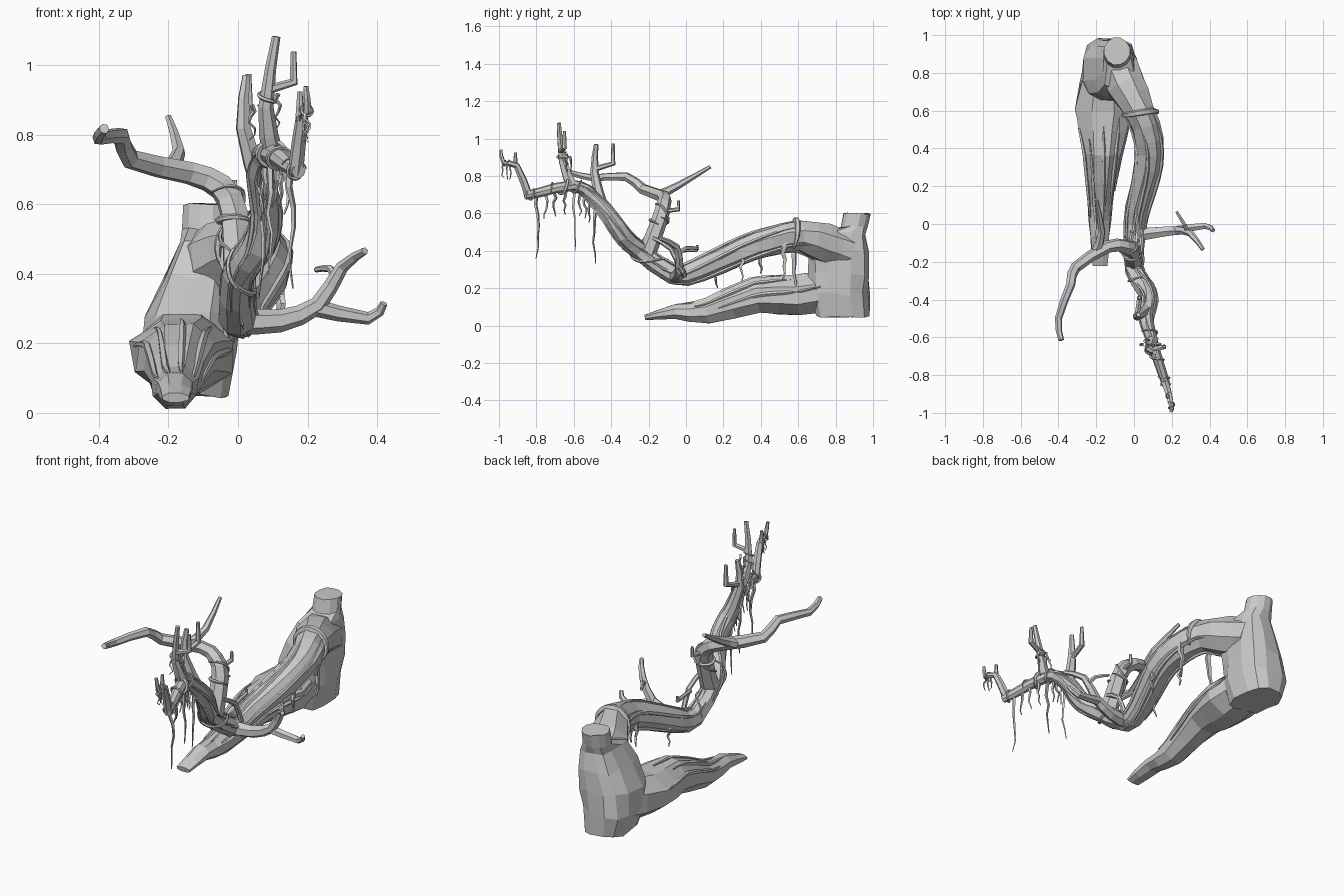
import bpy, bmesh, math, random
from mathutils import Vector

if "Cube" in bpy.data.objects:
    bpy.data.objects.remove(bpy.data.objects["Cube"])

random.seed(7)
TAU = 2 * math.pi


def finish(name, rings):
    """Skin a list of vertex rings into a flat-shaded closed object."""
    bm = bmesh.new()
    loops = [[bm.verts.new(p) for p in ring] for ring in rings]
    n = len(loops[0])
    for a, b in zip(loops, loops[1:]):
        for i in range(n):
            bm.faces.new((a[i], a[(i + 1) % n], b[(i + 1) % n], b[i]))
    bm.faces.new(loops[0][::-1])
    bm.faces.new(loops[-1])
    bmesh.ops.recalc_face_normals(bm, faces=bm.faces)
    mesh = bpy.data.meshes.new(name)
    bm.to_mesh(mesh)
    bm.free()
    bpy.context.collection.objects.link(bpy.data.objects.new(name, mesh))


def refine(pts):
    """Insert one Catmull-Rom midpoint in every segment."""
    out = []
    for i in range(len(pts) - 1):
        p = [pts[max(i - 1, 0)], pts[i], pts[i + 1], pts[min(i + 2, len(pts) - 1)]]
        out += [pts[i], tuple((9 * (b + c) - a - d) / 16 for a, b, c, d in zip(*p))]
    return out + [pts[-1]]


def frames(pts):
    """Parallel-transported (centre, side, up, width, height) along the path."""
    cs = [Vector(p[:3]) for p in pts]
    side, out = None, []
    for i, c in enumerate(cs):
        t = (cs[min(i + 1, len(cs) - 1)] - cs[max(i - 1, 0)]).normalized()
        if side is None:
            side = t.cross(Vector((0, 0, 1)))
            if side.length < 0.1:
                side = t.cross(Vector((0, 1, 0)))
        side = (side - t * side.dot(t)).normalized()
        out.append((c, side, side.cross(t), pts[i][3], pts[i][-1]))
    return out


def tube(name, pts, sides=6, jitter=0.0):
    """Limb through (x, y, z, radius) or (x, y, z, width, height)."""
    fr = frames(pts)
    finish(name, [[c + (s * math.cos(a) * w + u * math.sin(a) * h)
                   * (1 + random.uniform(-jitter, jitter))
                   for a in [TAU * (k + 0.5) / sides for k in range(sides)]]
                  for c, s, u, w, h in fr])
    return fr


def branch(name, r0, r1, *pts):
    """Branch through points, tapering evenly from r0 to r1."""
    n = len(pts) - 1
    return tube(name, refine([(*p, r0 + (r1 - r0) * i / n) for i, p in enumerate(pts)]), 6, 0.03)


def prong(name, r, base, tip):
    """Elbow fork: leaves its shoot sideways, then turns upright."""
    low = base[2] + 0.2 * (tip[2] - base[2])
    tube(name, [(*base, r), (tip[0], tip[1], low, r), (*tip, r * 0.6)])


def on_limb(fr, t, ang, lift=1.0):
    """Point on a limb's surface at fraction t and angle ang."""
    f = min(max(t, 0), 0.9999) * (len(fr) - 1)
    i, k = int(f), f % 1
    p = [c + (s * math.cos(ang) * w + u * math.sin(ang) * h) * lift
         for c, s, u, w, h in fr[i:i + 2]]
    return p[0].lerp(p[1], k)


def vine(name, fr, t0, t1, a0, turn, r, lift=1.0):
    """Bark ridge or creeper following a limb's surface."""
    n = 10 + int(abs(turn) * 2)
    tube(name, [(*on_limb(fr, t0 + (t1 - t0) * i / n, a0 + turn * i / n, lift),
                 r * (0.3 + 0.7 * math.sin(math.pi * i / n))) for i in range(n + 1)], 5)


def strand(name, fr, t, length, r, ang=0.0, lift=0.0):
    """Thin root or moss hanging from a limb, wriggling to a point."""
    top = on_limb(fr, t, ang, lift)
    pts = []
    for i in range(7):
        d = 0.009 if i else 0
        pts.append((top.x + random.uniform(-d, d), top.y + random.uniform(-d, d),
                    top.z - length * i / 6, r * (1 - 0.13 * i)))
    tube(name, pts, 4)


# Stump: stacked boxy sections (z, cx, cy, rx, ry)
rings = []
for z, cx, cy, rx, ry in [
        (0.055, -0.14, 0.84, 0.11, 0.145), (0.17, -0.14, 0.82, 0.14, 0.165),
        (0.28, -0.13, 0.82, 0.135, 0.165), (0.39, -0.105, 0.82, 0.115, 0.165),
        (0.49, -0.085, 0.84, 0.085, 0.125), (0.53, -0.09, 0.9, 0.075, 0.075),
        (0.6, -0.09, 0.915, 0.07, 0.074)]:
    j, e = (0.07, 0.75) if z < 0.5 else (0.02, 1)
    ring = []
    for k in range(12):
        a, r = TAU * (k + 0.5) / 12, 1 + random.uniform(-j, j)
        ca, sa = [math.copysign(abs(v) ** e, v) for v in (math.cos(a), math.sin(a))]
        ring.append((cx + rx * r * ca, min(cy + ry * r * sa, 0.99),
                     z + random.uniform(-j, j) * 0.2))
    rings.append(ring)
finish("stump", rings)

# Heavy root lying on the ground
root = tube("ground_root", refine([
    (-0.15, 0.84, 0.2, 0.12, 0.13), (-0.165, 0.6, 0.16, 0.15, 0.115),
    (-0.17, 0.38, 0.16, 0.105, 0.10), (-0.18, 0.11, 0.075, 0.07, 0.065),
    (-0.18, -0.06, 0.073, 0.055, 0.042), (-0.18, -0.22, 0.043, 0.042, 0.015)]), 8, 0.08)

# Main limb: out of the stump, down, then up to the tip
main = tube("main_limb", refine([
    (-0.09, 0.86, 0.4, 0.11), (-0.04, 0.73, 0.445, 0.108), (0.03, 0.6, 0.48, 0.085),
    (0.078, 0.45, 0.45, 0.078), (0.075, 0.3, 0.4, 0.074), (0.015, 0.08, 0.3, 0.063),
    (0, -0.07, 0.272, 0.054), (0, -0.25, 0.4, 0.05), (0.06, -0.34, 0.48, 0.05),
    (0.08, -0.41, 0.59, 0.044), (0.065, -0.5, 0.69, 0.039), (0.09, -0.6, 0.75, 0.031),
    (0.15, -0.79, 0.71, 0.025), (0.175, -0.86, 0.695, 0.021)]), 8, 0.06)

# Left bough with fork and spur
bough = branch("left_bough", 0.048, 0.015, (0, -0.21, 0.38), (-0.01, -0.14, 0.57),
               (-0.05, -0.12, 0.65), (-0.14, -0.12, 0.69), (-0.31, -0.23, 0.73),
               (-0.335, -0.32, 0.797), (-0.4, -0.5, 0.79), (-0.385, -0.615, 0.818))
branch("left_bough_fork", 0.028, 0.01, (-0.2, -0.14, 0.7), (-0.17, -0.04, 0.75), (-0.2, 0.13, 0.85))
prong("left_bough_spur", 0.012, (-0.02, -0.13, 0.61), (-0.01, -0.04, 0.67))

# Right branch with fork and twig
branch("right_branch", 0.04, 0.011, (0, -0.06, 0.265), (0.12, -0.045, 0.265),
       (0.23, -0.035, 0.31), (0.3, -0.05, 0.42), (0.365, -0.135, 0.466))
branch("right_branch_fork", 0.026, 0.011, (0.21, -0.035, 0.305), (0.375, -0.01, 0.272),
       (0.42, -0.035, 0.315))
branch("right_branch_twig", 0.014, 0.008, (0.285, -0.045, 0.38), (0.265, 0, 0.415), (0.225, 0.065, 0.412))

# Upright shoots with elbow forks
tall = branch("tall_shoot", 0.032, 0.012, (0.1, -0.61, 0.745), (0.08, -0.66, 0.88), (0.11, -0.68, 1.083))
prong("tall_shoot_fork", 0.014, (0.085, -0.67, 0.93), (0.16, -0.65, 1.04))
branch("near_shoot", 0.034, 0.012, (0.07, -0.45, 0.64), (0.015, -0.49, 0.82), (0.024, -0.48, 0.97))
prong("near_shoot_fork", 0.015, (0.017, -0.48, 0.84), (0.03, -0.39, 0.975))
tip = branch("tip_shoot", 0.023, 0.008, (0.165, -0.84, 0.69), (0.185, -0.905, 0.855),
             (0.2, -0.975, 0.87), (0.195, -0.99, 0.94))
prong("tip_shoot_fork", 0.013, (0.18, -0.9, 0.84), (0.178, -0.912, 0.925))

# Creeper bridging the crook
branch("crook_creeper", 0.012, 0.014, (0.03, -0.18, 0.47), (0.04, -0.08, 0.41), (0.04, -0.03, 0.29))
prong("crook_twig", 0.011, (0.03, -0.08, 0.4), (0.01, 0.06, 0.43))

# Bark ridges along root and limb
for i in range(5):
    start = random.uniform(0.1, 0.35)
    vine(f"root_ridge_{i}", root, start, start + 0.45, 0.3 + 0.65 * i, 0.3, 0.012, 0.97)
    vine(f"limb_ridge_{i}", main, start * 0.6, start * 0.6 + 0.35, 1.2 * i, 0.6, 0.012, 0.97)
    vine(f"upper_ridge_{i}", main, 0.5, 0.85, 1.2 * i, 1.5, 0.008, 0.97)

# Creepers bound around limb, bough and tip
vine("limb_binding", main, 0.14, 0.18, -0.6, 4.5, 0.018, 1.02)
vine("bough_binding", bough, 0.12, 0.15, 0, TAU, 0.01, 1.1)
vine("limb_spiral", main, 0.46, 0.6, 0, 8, 0.008, 1.03)
vine("bough_spiral", bough, 0.02, 0.3, 1, 8, 0.007, 1.05)
vine("tip_binding", main, 0.82, 0.9, 0, 16, 0.009, 1.2)
vine("end_binding", main, 0.93, 0.99, 0, 9, 0.006, 1.2)
vine("shoot_binding", tip, 0.5, 0.7, 0, 9, 0.005, 1.2)
vine("tall_binding", tall, 0.5, 0.62, 0, 9, 0.006, 1.2)

# Aerial roots down the limb's side, shortening outward
for i in range(5):
    strand(f"aerial_root_{i}", main, 0.15 + 0.052 * i, (0.3, 0.23, 0.19)[min(i, 2)] - 0.012 * i,
           0.022 - 0.002 * i, math.pi * (i % 2), 0.7)

# Moss strands near the tip, every fourth one long
for i in range(9):
    strand(f"moss_strand_{i}", main, 0.76 + 0.021 * i, 0.15 if i % 4 else 0.35, 0.011)
    if i < 3:
        strand(f"shoot_moss_{i}", tip, 0.5 + 0.1 * i, 0.09, 0.007)
        strand(f"high_moss_{i}", tall, 0.5 + 0.04 * i, 0.1, 0.007, i, 2)
